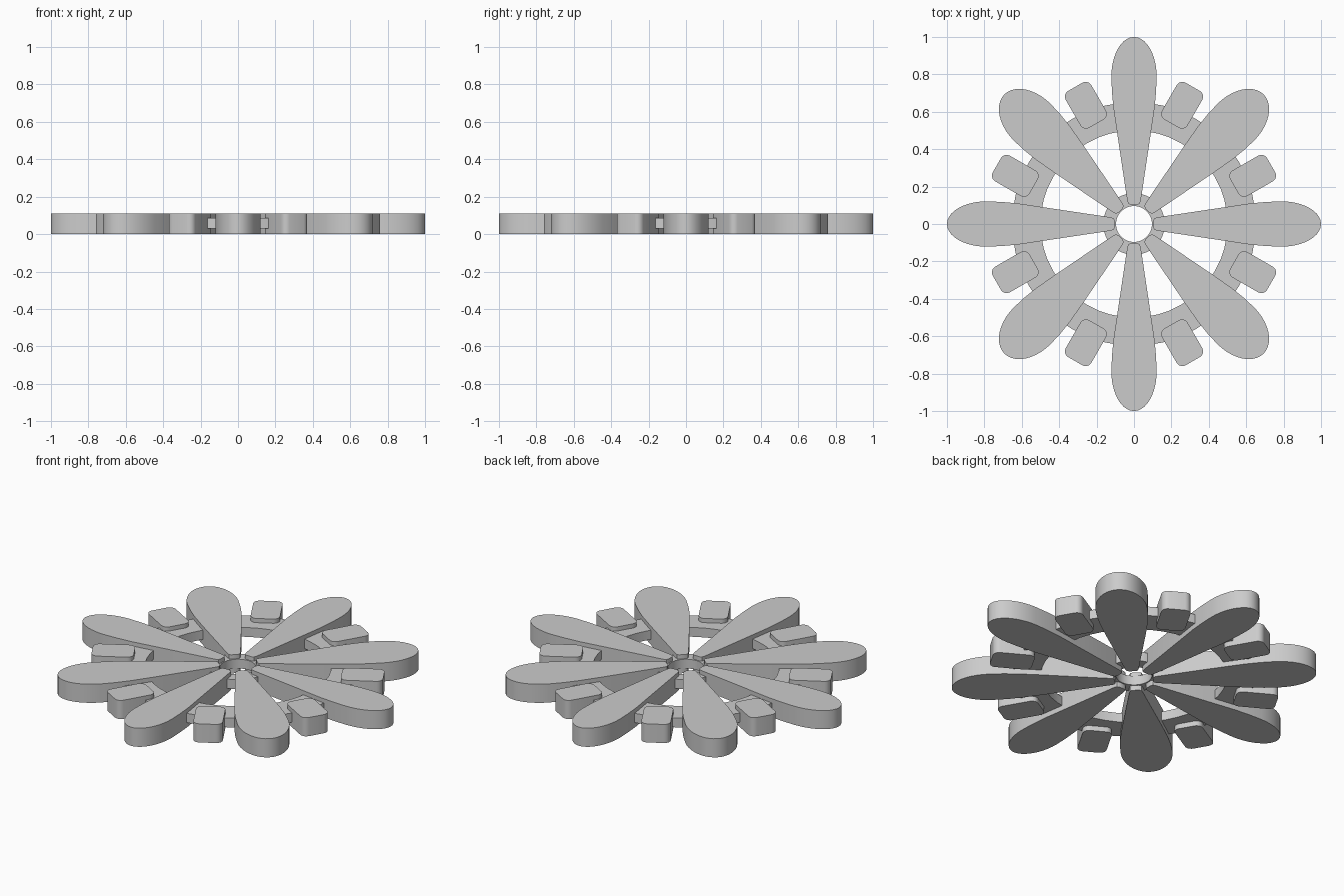
import bpy, bmesh
from math import sin, cos, pi, radians

if "Cube" in bpy.data.objects:
    bpy.data.objects.remove(bpy.data.objects["Cube"])

H = 0.11               # full thickness
Z0, Z1 = 0.03, 0.085   # thinner connecting rings


def finish(bm, name):
    bmesh.ops.recalc_face_normals(bm, faces=bm.faces)
    me = bpy.data.meshes.new(name)
    bm.to_mesh(me)
    bm.free()
    ob = bpy.data.objects.new(name, me)
    bpy.context.collection.objects.link(ob)
    bpy.ops.object.select_all(action='DESELECT')
    ob.select_set(True)
    bpy.context.view_layer.objects.active = ob
    bpy.ops.object.shade_smooth_by_angle(angle=radians(30))
    return ob


def slab(name, outline, z0, z1, centre=(0, 0), angle=0.0):
    """Extrude a flat outline, turned by angle and moved to centre."""
    bm = bmesh.new()
    c, s = cos(angle), sin(angle)
    f = bm.faces.new([bm.verts.new((centre[0] + x * c - y * s, centre[1] + x * s + y * c, z0))
                      for x, y in outline])
    ext = bmesh.ops.extrude_face_region(bm, geom=[f])["geom"]
    for v in ext:
        if isinstance(v, bmesh.types.BMVert):
            v.co.z = z1
    return finish(bm, name)


def ring(name, r_in, r_out, n=48):
    bm = bmesh.new()
    rows = []
    for i in range(n):
        a = 2 * pi * i / n
        rows.append([bm.verts.new((r * cos(a), r * sin(a), z))
                     for r, z in ((r_in, Z0), (r_out, Z0), (r_out, Z1), (r_in, Z1))])
    for i in range(n):
        p, q = rows[i], rows[(i + 1) % n]
        for k in range(4):
            m = (k + 1) % 4
            bm.faces.new((p[k], q[k], q[m], p[m]))
    return finish(bm, name)


def petal_outline(side, mid, a, b):
    """Half profile from the hub, elliptical tip, then mirrored."""
    tip = [(mid + a * sin(t), b * cos(t)) for t in [pi / 2 * i / 10 for i in range(10)]]
    half = side + tip
    return half + [(mid + a, 0)] + [(x, -y) for x, y in reversed(half)]


def rounded_rect(length, width, r, n=5):
    pts = []
    for k, (sx, sy) in enumerate(((1, 1), (-1, 1), (-1, -1), (1, -1))):
        for i in range(n + 1):
            t = pi / 2 * (k + i / n)
            pts.append((sx * (length / 2 - r) + r * cos(t), sy * (width / 2 - r) + r * sin(t)))
    return pts


# Petals: straight ones reach full radius, diagonal ones are a little broader
straight = petal_outline([(0.102, 0.018), (0.108, 0.03), (0.125, 0.036), (0.5, 0.092),
                          (0.62, 0.11), (0.71, 0.118)], 0.79, 0.21, 0.121)
diagonal = petal_outline([(0.102, 0.018), (0.108, 0.03), (0.125, 0.036), (0.5, 0.108),
                          (0.61, 0.127), (0.69, 0.136)], 0.77, 0.21, 0.139)
for i in range(8):
    slab("petal_%d" % i, diagonal if i % 2 else straight, 0, H, angle=i * pi / 4)

# Connecting rings
ring("hub_ring", 0.096, 0.165)
ring("outer_ring", 0.5, 0.652)

# Rounded blocks between the petals, in mirrored pairs
block = rounded_rect(0.227, 0.158, 0.035)
for q in range(4):
    for x, y, ang in ((0.635, 0.2575, 30), (0.2575, 0.635, 60)):
        c, s = cos(q * pi / 2), sin(q * pi / 2)
        slab("block_%d_%d" % (q, ang), block, 0, H,
             (x * c - y * s, x * s + y * c), radians(ang) + q * pi / 2)
